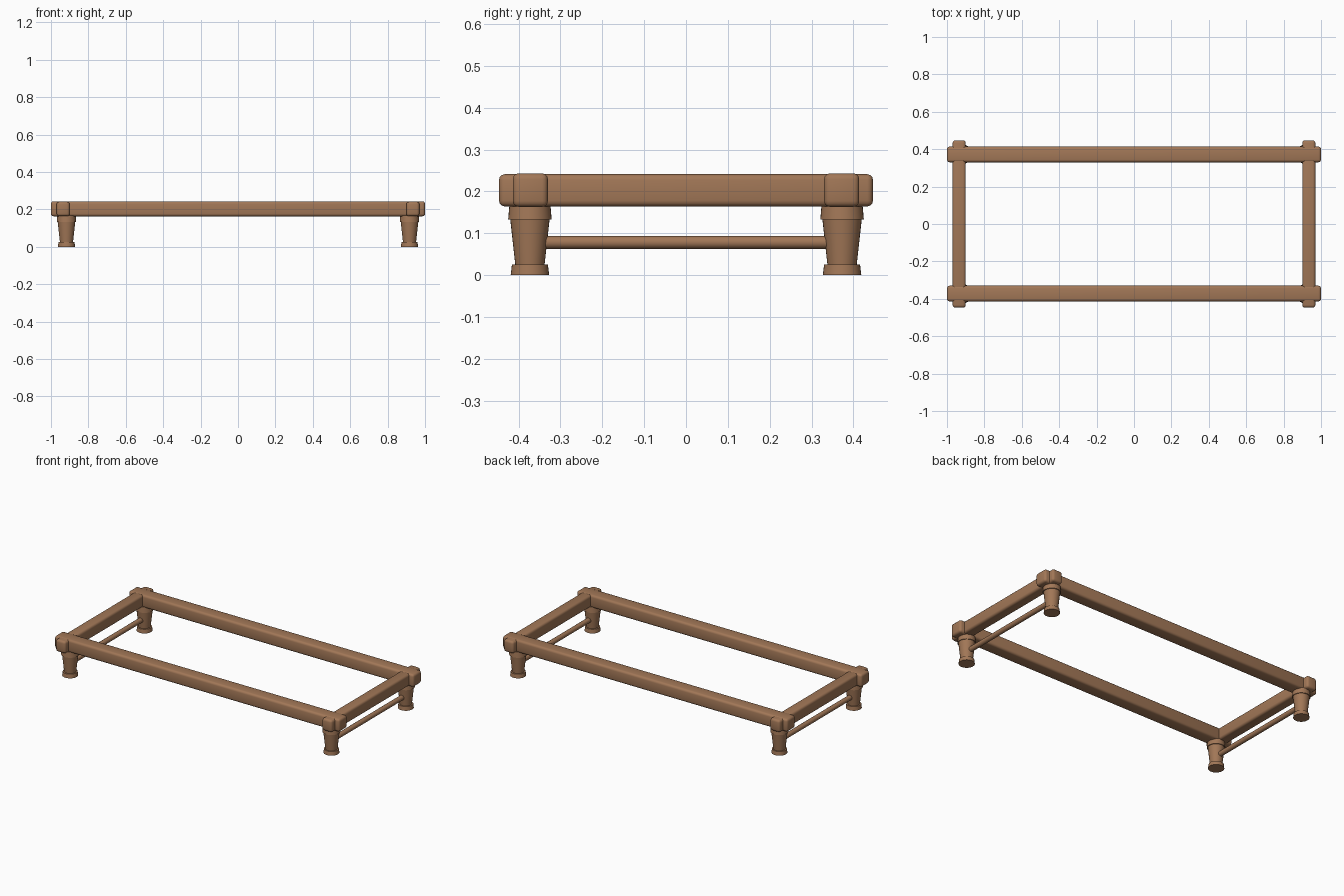
import bpy, bmesh, math

if "Cube" in bpy.data.objects:
    bpy.data.objects.remove(bpy.data.objects["Cube"])

wood = bpy.data.materials.new("warm brown wood")
wood.diffuse_color = (0.36, 0.185, 0.095, 1)
wood.use_nodes = True
wood.node_tree.nodes["Principled BSDF"].inputs["Base Color"].default_value = wood.diffuse_color


def finish(name, bm, angle=35):
    bmesh.ops.recalc_face_normals(bm, faces=bm.faces)
    me = bpy.data.meshes.new(name)
    bm.to_mesh(me)
    bm.free()
    ob = bpy.data.objects.new(name, me)
    bpy.context.collection.objects.link(ob)
    me.materials.append(wood)
    bpy.ops.object.select_all(action='DESELECT')
    ob.select_set(True)
    bpy.context.view_layer.objects.active = ob
    bpy.ops.object.shade_smooth_by_angle(angle=math.radians(angle))
    return ob


def beam(name, loc, size, bevel):
    """Box with rounded edges."""
    bm = bmesh.new()
    bmesh.ops.create_cube(bm, size=1)
    bmesh.ops.scale(bm, vec=size, verts=bm.verts)
    bmesh.ops.bevel(bm, geom=bm.edges[:], offset=bevel, segments=3,
                    profile=0.5, affect='EDGES')
    ob = finish(name, bm)
    ob.location = loc


def turned(name, loc, profile, sides=32):
    """Closed solid turned round z from (radius, height) points."""
    bm = bmesh.new()
    rings = [[bm.verts.new((r * math.cos(2 * math.pi * i / sides),
                            r * math.sin(2 * math.pi * i / sides), z))
              for i in range(sides)] for r, z in profile]
    for a, b in zip(rings, rings[1:]):
        for i in range(sides):
            j = (i + 1) % sides
            bm.faces.new((a[i], a[j], b[j], b[i]))
    bm.faces.new(rings[0][::-1])
    bm.faces.new(rings[-1])
    ob = finish(name, bm)
    ob.location = loc
    return ob


LEG_X, LEG_Y = 0.917, 0.373
# foot, tapered shaft and collar
LEG = [(0.046, 0), (0.043, 0.025), (0.035, 0.025), (0.047, 0.133),
       (0.052, 0.133), (0.049, 0.168)]

# long rails, front and back
for side, s in (("front", -1), ("back", 1)):
    beam(side + "_rail", (0, s * 0.372, 0.203), (2.0, 0.084, 0.08), 0.014)

# end rails and round stretchers, left and right
for side, s in (("left", -1), ("right", 1)):
    beam(side + "_end_rail", (s * 0.935, 0, 0.2025), (0.07, 0.894, 0.077), 0.014)
    bar = turned(side + "_stretcher", (s * LEG_X, 0, 0.078),
                 [(0.0155, -LEG_Y), (0.0155, LEG_Y)], 16)
    bar.rotation_euler.x = math.pi / 2

# four turned legs
for sx, nx in ((-1, "left"), (1, "right")):
    for sy, ny in ((-1, "front"), (1, "back")):
        turned(f"{ny}_{nx}_leg", (sx * LEG_X, sy * LEG_Y, 0), LEG)
